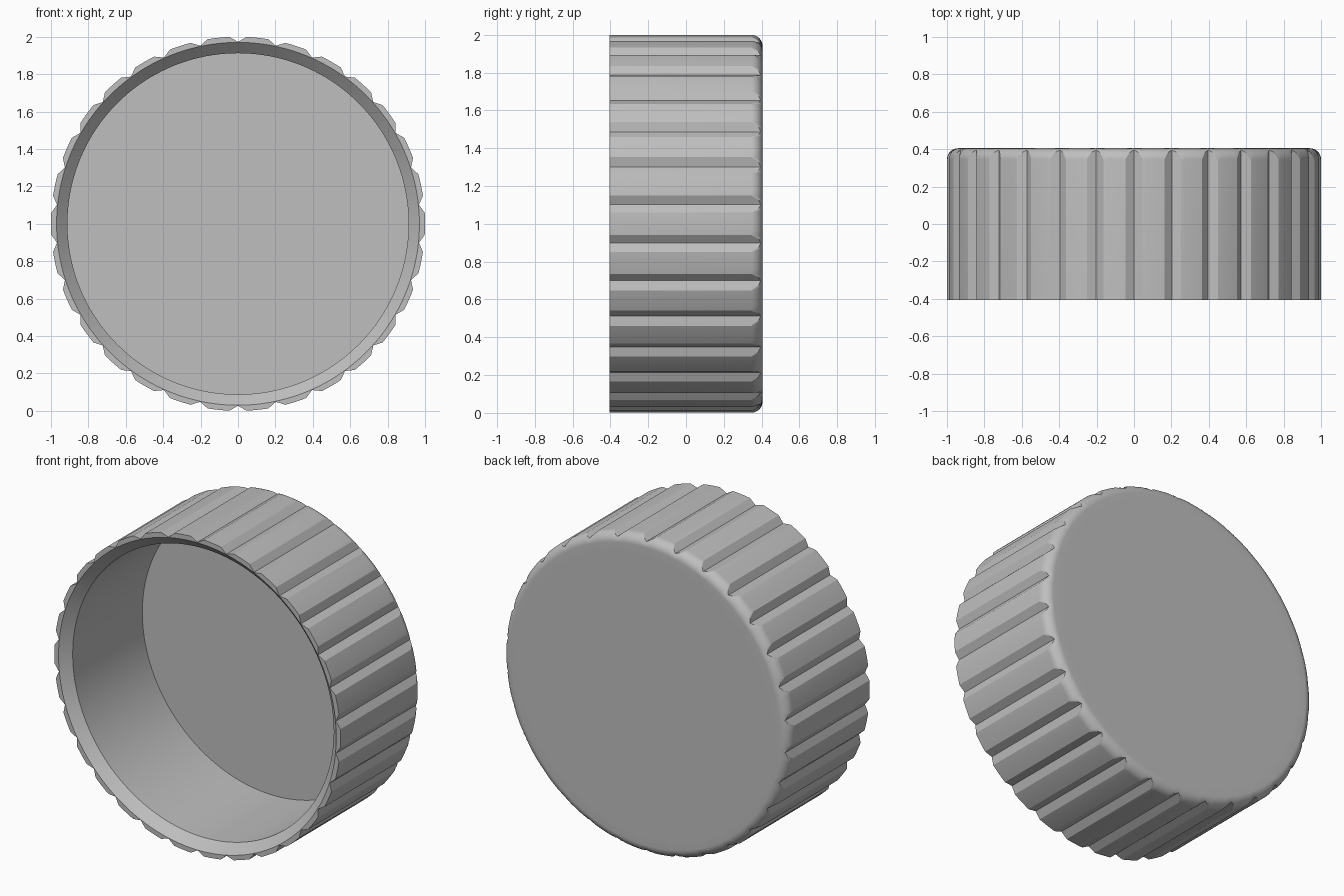
import bpy, bmesh, math
from mathutils import Vector

cube = bpy.data.objects.get("Cube")
if cube:
    bpy.data.objects.remove(cube, do_unlink=True)

GROOVES = 30
PITCH = 2 * math.pi / GROOVES
RADIUS, GROOVE_R, GROOVE_HALF = 1.0, 0.973, math.radians(2.63)
HALF_DEPTH, FILLET = 0.405, 0.06
BORE_R, RIM_R, FLOOR_Y = 0.912, 0.97, 0.348
FILLET_STEPS = 10

# Plain grey plastic
grey = bpy.data.materials.new("grey_plastic")
grey.use_nodes = True
colour = (0.52, 0.52, 0.52, 1)
grey.diffuse_color = colour
grey.node_tree.nodes["Principled BSDF"].inputs["Base Color"].default_value = colour


def outline():
    """Angle and radius of each point round the grooved outside."""
    tip = Vector((GROOVE_R, 0))
    corner = Vector((math.cos(GROOVE_HALF), math.sin(GROOVE_HALF))) * RADIUS
    points = []
    for i in range(GROOVES):
        base = math.pi / 2 + i * PITCH
        # V groove with flat walls
        for k in range(-2, 3):
            p = tip.lerp(corner, abs(k) / 2)
            points.append((base + math.copysign(math.atan2(p.y, p.x), k), p.length))
        # Rounded land up to the next groove
        land = PITCH - 2 * GROOVE_HALF
        for k in range(1, 5):
            points.append((base + GROOVE_HALF + land * k / 5, RADIUS))
    return points


def section(outer):
    """Radius and depth from the floor edge, round the rim, to the back."""
    profile = [(BORE_R, FLOOR_Y),
               (BORE_R, -HALF_DEPTH + RIM_R - BORE_R),
               (RIM_R, -HALF_DEPTH),
               (outer, -HALF_DEPTH)]
    # The fillet starts where the groove runs out into it
    start = math.acos(min(1, (outer - RADIUS + FILLET) / FILLET))
    for k in range(FILLET_STEPS + 1):
        a = start + (math.pi / 2 - start) * k / FILLET_STEPS
        profile.append((RADIUS - FILLET + FILLET * math.cos(a),
                        HALF_DEPTH - FILLET + FILLET * math.sin(a)))
    profile.append((RADIUS - 2 * FILLET, HALF_DEPTH))
    return profile


# Ribbed cap: hollow, chamfered rim, rounded closed back
bm = bmesh.new()
columns = [[bm.verts.new((r * math.cos(a), y, RADIUS + r * math.sin(a)))
            for r, y in section(outer)] for a, outer in outline()]
for a, b in zip(columns, columns[1:] + columns[:1]):
    for j in range(len(a) - 1):
        bm.faces.new((a[j], a[j + 1], b[j + 1], b[j]))
bm.faces.new([c[0] for c in columns])
bm.faces.new([c[-1] for c in columns])
bmesh.ops.recalc_face_normals(bm, faces=bm.faces[:])

mesh = bpy.data.meshes.new("ribbed_cap")
bm.to_mesh(mesh)
bm.free()
mesh.materials.append(grey)
cap = bpy.data.objects.new("ribbed_cap", mesh)
bpy.context.collection.objects.link(cap)

bpy.ops.object.select_all(action="DESELECT")
cap.select_set(True)
bpy.context.view_layer.objects.active = cap
bpy.ops.object.shade_smooth_by_angle(angle=math.radians(20))
